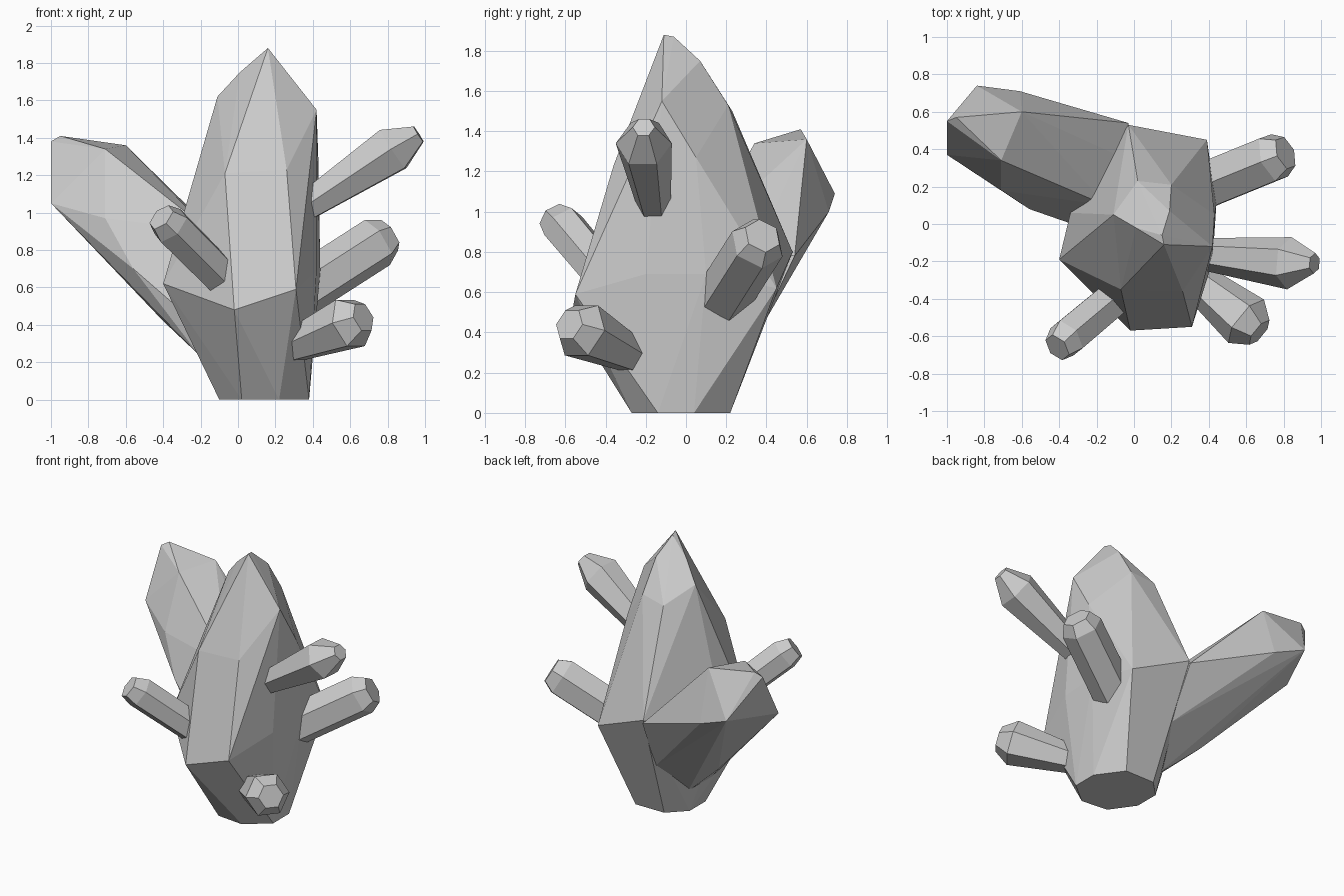
import bpy, bmesh, math
from mathutils import Vector


def hull(name, points):
    """Flat-faced convex crystal spanning the given corner points."""
    bm = bmesh.new()
    for p in points:
        bm.verts.new(p)
    bmesh.ops.convex_hull(bm, input=bm.verts[:])
    loose = [v for v in bm.verts if not v.link_faces]
    bmesh.ops.delete(bm, geom=loose, context='VERTS')
    bmesh.ops.dissolve_limit(bm, angle_limit=math.radians(2),
                             verts=bm.verts[:], edges=bm.edges[:])
    bmesh.ops.recalc_face_normals(bm, faces=bm.faces[:])
    me = bpy.data.meshes.new(name)
    bm.to_mesh(me)
    bm.free()
    ob = bpy.data.objects.new(name, me)
    bpy.context.collection.objects.link(ob)
    return ob


def shard(name, rings, twist=0.0):
    """Six-sided shard through (centre, radius) rings, root to tip."""
    axis = Vector(rings[-1][0]) - Vector(rings[0][0])
    rot = axis.to_track_quat('Z', 'Y')
    pts = []
    for centre, r in rings:
        for i in range(6):
            a = math.tau * i / 6 + twist
            pts.append(Vector(centre) + rot @ Vector((r * math.cos(a), r * math.sin(a), 0)))
    return hull(name, pts)


# main upright crystal: foot, belt, shoulders, peak
foot = [(-0.1, -0.08, 0), (0.02, -0.25, 0), (0.22, -0.27, 0), (0.38, -0.14, 0),
        (0.38, 0.04, 0), (0.25, 0.22, 0), (0.02, 0.22, 0), (-0.1, 0.1, 0)]
belt = [(-0.4, -0.19, 0.62), (-0.02, -0.57, 0.48), (0.31, -0.55, 0.59),
        (0.42, -0.2, 0.69), (0.44, 0.1, 0.69), (0.39, 0.45, 0.62),
        (-0.03, 0.53, 0.8), (-0.34, 0.06, 0.7)]
shoulder = [(-0.07, -0.35, 1.21), (0.26, -0.36, 1.23), (0.11, -0.27, 1.45),
            (-0.17, -0.1, 1.3), (-0.11, 0.05, 1.62), (0.42, -0.12, 1.55),
            (0.43, 0.05, 1.27), (0.2, 0.21, 1.53), (0.02, 0.23, 1.5)]
peak = [(0.01, -0.02, 1.75), (0.19, 0.07, 1.75), (0.16, -0.11, 1.88), (0.15, -0.06, 1.87)]
hull("main_crystal", foot + belt + shoulder + peak)

# large leaning crystal, back left
root = [(-0.21, 0.0, 0.24), (-0.1, 0.12, 0.15), (-0.33, 0.0, 0.5), (-0.56, 0.08, 0.7),
        (-0.4, 0.2, 0.42), (-0.01, 0.36, 0.4), (-0.03, 0.54, 0.78),
        (-0.05, 0.35, 0.82), (-0.15, 0.1, 0.9)]
head = [(-1.0, 0.55, 1.38), (-0.95, 0.57, 1.41), (-0.6, 0.6, 1.36), (-0.57, 0.35, 1.2),
        (-0.71, 0.34, 1.34), (-1.0, 0.37, 1.05), (-0.71, 0.18, 0.97),
        (-0.84, 0.74, 1.09), (-0.61, 0.71, 1.0)]
hull("leaning_crystal", root + head)

# small shards growing from the sides
shard("upper_right_shard", [((0.36, -0.16, 1.03), 0.085), ((0.83, -0.21, 1.34), 0.14),
                            ((0.965, -0.21, 1.42), 0.055)])
shard("middle_right_shard", [((0.34, 0.19, 0.58), 0.14), ((0.745, 0.355, 0.84), 0.14),
                             ((0.81, 0.38, 0.88), 0.095)], 0.5)
shard("lower_right_shard", [((0.28, -0.26, 0.28), 0.09), ((0.6, -0.52, 0.41), 0.15),
                            ((0.67, -0.58, 0.44), 0.085)])
shard("front_left_shard", [((-0.05, -0.35, 0.62), 0.105), ((-0.36, -0.61, 0.93), 0.11),
                           ((-0.41, -0.66, 0.975), 0.08)], 0.5)
